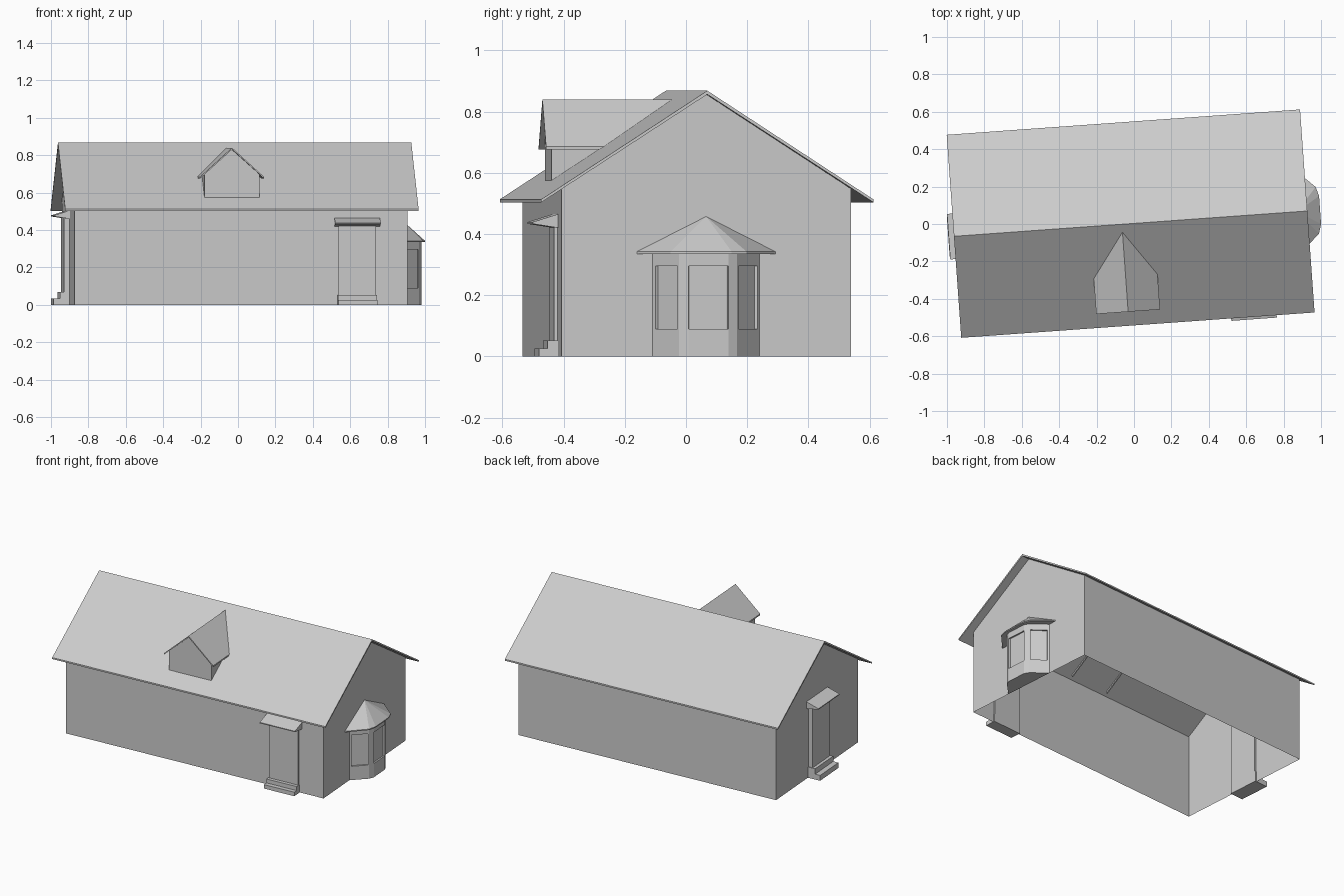
import bpy, bmesh
from math import radians
from mathutils import Matrix, Vector

if "Cube" in bpy.data.objects:
    bpy.data.objects.remove(bpy.data.objects["Cube"])

T = lambda x, y, z=0: Matrix.Translation((x, y, z))
R = lambda d: Matrix.Rotation(radians(d), 4, 'Z')
HOUSE = T(-0.018, 0.002) @ R(4.1)
HL, HW = 0.8925, 0.474          # wall half length / half width


def mesh(name, frame, verts, faces):
    bm = bmesh.new()
    vs = [bm.verts.new(frame @ Vector(v)) for v in verts]
    for f in faces:
        bm.faces.new([vs[i] for i in f])
    bmesh.ops.recalc_face_normals(bm, faces=bm.faces)
    me = bpy.data.meshes.new(name)
    bm.to_mesh(me)
    bm.free()
    ob = bpy.data.objects.new(name, me)
    bpy.context.collection.objects.link(ob)
    return ob


def prism(name, frame, a, b):
    """Join two matching outlines into a closed solid."""
    n = len(a)
    faces = [range(n), range(n, 2 * n)]
    faces += [(i, (i + 1) % n, n + (i + 1) % n, n + i) for i in range(n)]
    return mesh(name, frame, a + b, faces)


def side(name, frame, pts, x0, x1):      # (y, z) profile swept along x
    return prism(name, frame, [(x0, y, z) for y, z in pts], [(x1, y, z) for y, z in pts])


def front(name, frame, pts, y0, y1):     # (x, z) profile swept along y
    return prism(name, frame, [(x, y0, z) for x, z in pts], [(x, y1, z) for x, z in pts])


def plan(name, frame, pts, z0, z1):      # (x, y) outline swept along z
    return prism(name, frame, [(x, y, z0) for x, y in pts], [(x, y, z1) for x, y in pts])


# Walls: open shell without floor
gable = [(-HW, 0), (HW, 0), (HW, 0.548), (0, 0.856), (-HW, 0.548)]
mesh("walls", HOUSE, [(x, y, z) for x in (-HL, HL) for y, z in gable],
     [range(5), range(5, 10), (0, 4, 9, 5), (1, 2, 7, 6)])

# Main roof
side("main_roof", HOUSE, [(-0.544, 0.513), (0, 0.868), (0.544, 0.513),
                          (0.544, 0.503), (0, 0.856), (-0.544, 0.503)], -0.947, 0.947)

# Dormer: front wall, two cheeks, gabled roof that dies into the main slope
DORMER = HOUSE @ T(-0.047, 0)
front("dormer_front", DORMER, [(-0.147, 0.573), (0.147, 0.573), (0.147, 0.698),
                               (0, 0.83), (-0.147, 0.698)], -0.45, -0.442)
for s, tag in ((-1, "left"), (1, "right")):
    side("dormer_cheek_" + tag, DORMER,
         [(-0.45, 0.552), (-0.45, 0.698), (-0.26, 0.698), (-0.26, 0.68)], s * 0.147, s * 0.139)
    top = [(0, -0.469, 0.84), (0, -0.043, 0.84), (s * 0.171, -0.28, 0.685), (s * 0.171, -0.469, 0.685)]
    prism("dormer_roof_" + tag, DORMER, top, [(x, y, z - 0.009) for x, y, z in top])


# Entrances: door, two steps and a wedge canopy
def entrance(tag, frame, out, bottom, top, steps, rise):
    side(tag + "_door", frame, [(-out, bottom), (-out, top), (0.01, top), (0.01, bottom)], -0.1, 0.1)
    d1, d2 = steps
    side(tag + "_steps", frame, [(-d1, 0), (-d1, rise), (-d2, rise), (-d2, 2 * rise),
                                 (0.01, 2 * rise), (0.01, 0)], -0.105, 0.105)
    side(tag + "_canopy", frame, [(0, top + 0.035), (-0.083, top + 0.009),
                                  (-0.083, top + 0.003), (0, top - 0.01)], -0.122, 0.122)


entrance("front", HOUSE @ T(0.622, -HW), 0.012, 0.02, 0.43, (0.062, 0.034), 0.026)
entrance("side", HOUSE @ T(-HL, 0) @ R(-90), 0.03, 0.04, 0.47, (0.085, 0.05), 0.035)

# Bay window on the right gable
BAY = HOUSE @ T(HL, 0) @ R(90)


def outline(half):                        # mirror half an outline about x = 0
    return [(-x, y) for x, y in half] + [(x, y) for x, y in reversed(half)]


body = outline([(0.175, 0.0), (0.095, -0.09), (0.065, -0.104)])
plan("bay_apron", BAY, body, 0, 0.09)
plan("bay_header", BAY, body, 0.295, 0.34)
plan("bay_glazing", BAY, outline([(0.163, 0.0), (0.088, -0.082), (0.06, -0.094)]), 0.09, 0.295)
for s, tag in ((-1, "left"), (1, "right")):
    plan("bay_post_" + tag, BAY, [(s * 0.1, -0.084), (s * 0.095, -0.09), (s * 0.065, -0.104),
                                  (s * 0.06, -0.08)], 0.09, 0.295)
    plan("bay_jamb_" + tag, BAY, [(s * 0.175, 0), (s * 0.167, -0.009), (s * 0.15, 0)], 0.09, 0.295)

# Faceted bay roof
eave = outline([(0.227, 0.0), (0.125, -0.108), (0.075, -0.123)])
n = len(eave)
mesh("bay_roof", BAY,
     [(x, y, 0.335) for x, y in eave] + [(x, y, 0.342) for x, y in eave] + [(0, 0, 0.457)],
     [range(n)] + [(i, (i + 1) % n, n + (i + 1) % n, n + i) for i in range(n)]
     + [(n + i, n + (i + 1) % n, 2 * n) for i in range(n)])
